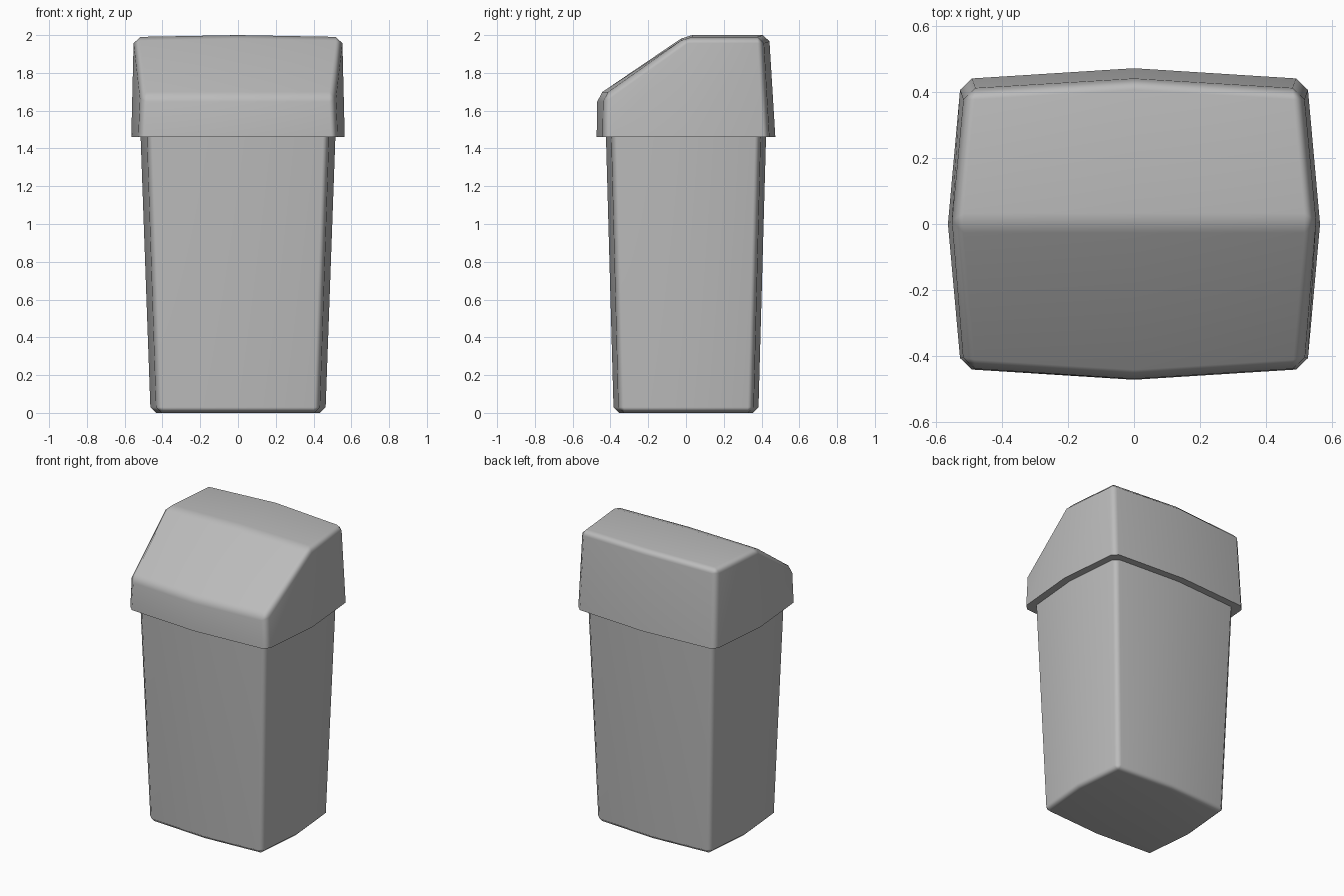
import bpy, bmesh, math

cube = bpy.data.objects.get("Cube")
if cube:
    bpy.data.objects.remove(cube, do_unlink=True)

grey = bpy.data.materials.new("grey_plastic")
grey.use_nodes = True
colour = (0.5, 0.5, 0.5, 1)
grey.diffuse_color = colour
grey.node_tree.nodes["Principled BSDF"].inputs["Base Color"].default_value = colour

RING = [(-1, -1), (0, -1), (1, -1), (1, 0), (1, 1), (0, 1), (-1, 1), (-1, 0)]


def bulged_block(name, lower, upper, open_top, bevel):
    """Tapered block with bowed sides; lower and upper map a grid cell to a point."""
    bm = bmesh.new()
    levels = []
    for place in (lower, upper):
        levels.append({(i, j): bm.verts.new(place(i, j))
                       for i in (-1, 0, 1) for j in (-1, 0, 1)})
    low, high = levels
    # Side walls
    for a, b in zip(RING, RING[1:] + RING[:1]):
        bm.faces.new((low[a], low[b], high[b], high[a]))
    # Closed end, made of four panels
    closed = low if open_top else high
    for i in (-1, 0):
        for j in (-1, 0):
            cells = [(i, j), (i + 1, j), (i + 1, j + 1), (i, j + 1)]
            bm.faces.new([closed[c] for c in cells])
    bmesh.ops.delete(bm, geom=[v for v in bm.verts if not v.link_faces], context='VERTS')
    bmesh.ops.recalc_face_normals(bm, faces=bm.faces[:])
    # Chamfer the corners but leave the rim and the gentle bows
    sharp = [e for e in bm.edges
             if len(e.link_faces) == 2 and e.calc_face_angle() > math.radians(22)]
    bmesh.ops.bevel(bm, geom=sharp, offset=bevel, offset_type='OFFSET',
                    segments=1, affect='EDGES', clamp_overlap=True)
    # Close the rim
    rim = [e for e in bm.edges if e.is_boundary]
    bmesh.ops.holes_fill(bm, edges=rim, sides=0)
    bmesh.ops.recalc_face_normals(bm, faces=bm.faces[:])

    mesh = bpy.data.meshes.new(name)
    bm.to_mesh(mesh)
    bm.free()
    mesh.materials.append(grey)
    obj = bpy.data.objects.new(name, mesh)
    bpy.context.collection.objects.link(obj)
    bpy.ops.object.select_all(action='DESELECT')
    obj.select_set(True)
    bpy.context.view_layer.objects.active = obj
    bpy.ops.object.shade_smooth_by_angle(angle=math.radians(60))
    weighted = obj.modifiers.new("even_shading", 'WEIGHTED_NORMAL')
    weighted.keep_sharp = True
    return obj


def outline(half_x, half_y, z):
    """Rectangle whose side middles bow outwards."""
    def place(i, j):
        return (i * half_x * (0.93 if j else 1), j * half_y * (0.93 if i else 1), z)
    return place


def lid_top(i, j):
    """Flat rear half, sloping front half, slightly crowned across."""
    half_y = 0.47 if j < 0 else 0.44
    x, y, _ = outline(0.553, half_y, 0)(i, j)
    z = 1.68 if j < 0 else 2.0 - 0.01 * abs(i)
    return (x, y, z)


# Tapered bin
bulged_block("bin_body", outline(0.463, 0.383, 0), outline(0.516, 0.424, 1.47),
             open_top=True, bevel=0.03)

# Overhanging lid with a slanted front
bulged_block("bin_lid", outline(0.565, 0.473, 1.46), lid_top,
             open_top=False, bevel=0.033)
